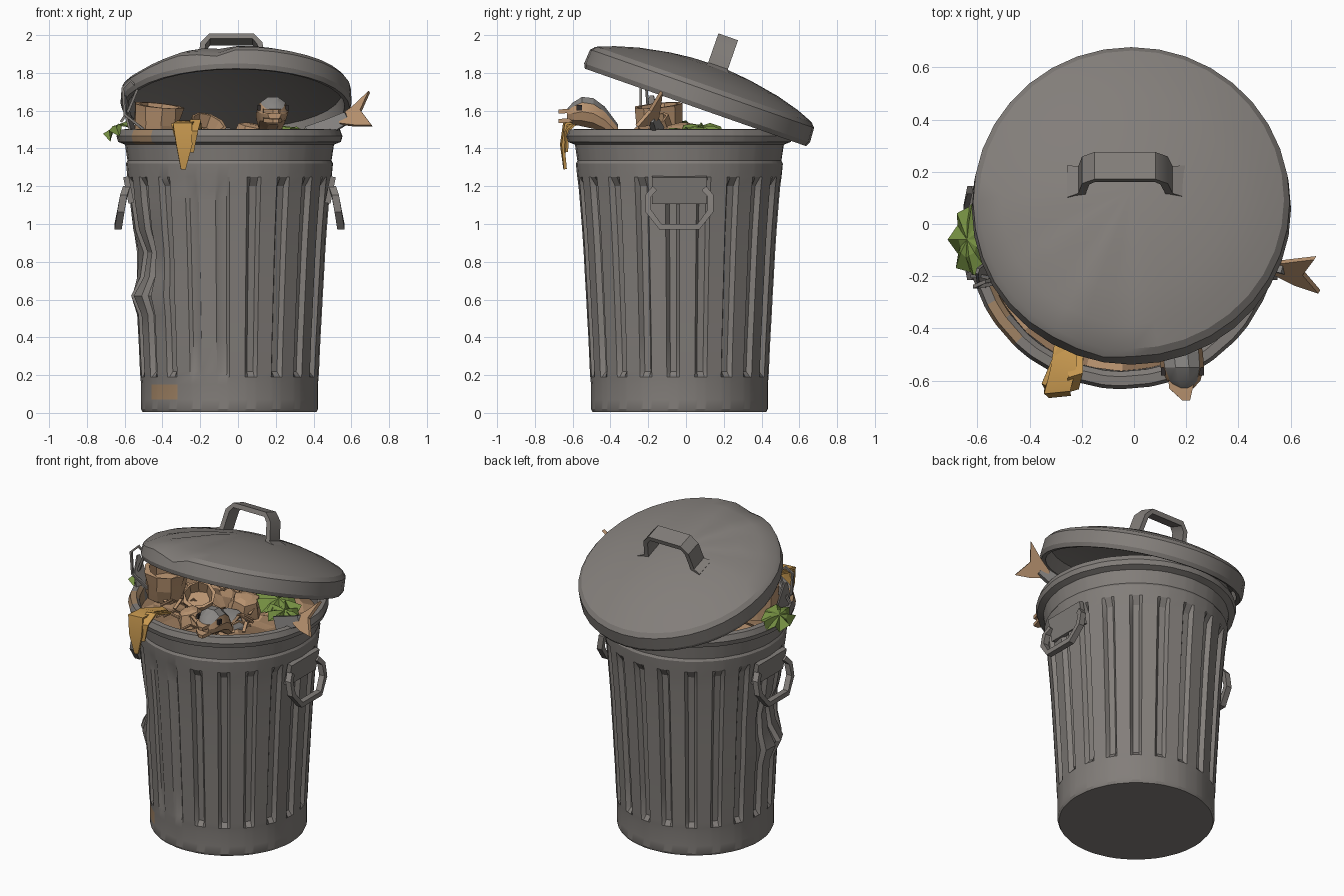
import bpy, bmesh, math, random
from mathutils import Vector, Matrix

random.seed(4)
cube = bpy.data.objects.get("Cube")
if cube:
    bpy.data.objects.remove(cube, do_unlink=True)


def material(name, rgb):
    m = bpy.data.materials.new(name)
    m.use_nodes = True
    m.diffuse_color = (*rgb, 1)
    m.node_tree.nodes["Principled BSDF"].inputs["Base Color"].default_value = (*rgb, 1)
    return m


METAL = material("weathered grey metal", (0.225, 0.208, 0.194))
RUST = material("rust", (0.36, 0.23, 0.13))
TAN = material("tan card", (0.48, 0.29, 0.16))
BROWN = material("brown scraps", (0.3, 0.18, 0.1))
YELLOW = material("ripe yellow", (0.58, 0.32, 0.08))
GREEN = material("leaf green", (0.18, 0.28, 0.055))
FISH = material("fish grey", (0.25, 0.24, 0.23))
DARK = material("dark hollow", (0.03, 0.025, 0.025))

AXIS = Vector((-0.045, -0.035, 0))


def finish(name, bm, mats, angle=35, matrix=None, rule=None):
    """Turn a bmesh into an object, colouring faces by an optional rule."""
    bmesh.ops.recalc_face_normals(bm, faces=bm.faces)
    bm.normal_update()
    if rule:
        for f in bm.faces:
            f.material_index = rule(f)
    me = bpy.data.meshes.new(name)
    bm.to_mesh(me)
    bm.free()
    for m in mats:
        me.materials.append(m)
    ob = bpy.data.objects.new(name, me)
    bpy.context.collection.objects.link(ob)
    if matrix:
        ob.matrix_world = matrix
    bpy.ops.object.select_all(action='DESELECT')
    ob.select_set(True)
    bpy.context.view_layer.objects.active = ob
    bpy.ops.object.shade_smooth_by_angle(angle=math.radians(angle))


def loft(name, rings, mats, caps=(True, True), **kw):
    """Skin closed rings of points into a surface."""
    bm = bmesh.new()
    rows = [[bm.verts.new(p) for p in r] for r in rings]
    n = len(rows[0])
    for a, b in zip(rows, rows[1:]):
        for i in range(n):
            j = (i + 1) % n
            bm.faces.new((a[i], a[j], b[j], b[i]))
    if caps[0]:
        bm.faces.new(rows[0][::-1])
    if caps[1]:
        bm.faces.new(rows[-1])
    finish(name, bm, mats, **kw)


def bar(name, path, widths, thick, side, mats, **kw):
    """Flat bar or strip that follows a path."""
    pts = [Vector(p) for p in path]
    side = Vector(side).normalized()
    rings = []
    for i, p in enumerate(pts):
        t = (pts[min(i + 1, len(pts) - 1)] - pts[max(i - 1, 0)]).normalized()
        s = side * (widths[i] if isinstance(widths, list) else widths) / 2
        n = side.cross(t).normalized() * thick / 2
        rings.append([p + s + n, p - s + n, p - s - n, p + s - n])
    loft(name, rings, mats, **kw)


def bump(x, centre, width):
    return math.exp(-((x - centre) / width) ** 2)


def polar(r, a, z):
    return Vector((r * math.cos(a), r * math.sin(a), z))


# Can body: fluted wall, rolled rim, inner wall, side dent, flutes fading at the front
RIBS = 20
profile = [(.46, .005, 0), (.468, .02, 0), (.468, .07, 0), (.468, .15, 0), (.472, .19, 0), (.474, .22, 1),
           (.482, .4, 1), (.489, .52, 1), (.494, .62, 1), (.5, .72, 1), (.507, .85, 1), (.515, .97, 1),
           (.527, 1.12, 1), (.534, 1.2, 1), (.541, 1.25, 0), (.548, 1.32, 0), (.54, 1.335, 0),
           (.553, 1.42, 0), (.59, 1.435, 0), (.598, 1.465, 0), (.585, 1.5, 0), (.55, 1.502, 0),
           (.53, 1.48, 0), (.525, 1.36, 0)]
rings = []
for r, z, grooved in profile:
    ring = []
    for k in range(RIBS):
        for frac, deep in ((0, 0), (.55, 0), (.66, 1), (.9, 1)):
            a = (k + frac) * math.tau / RIBS
            d = math.degrees(a)
            shift = bump(d, 198, 22) * (.055 * bump(z, .82, .12) - .05 * bump(z, .64, .05))
            depth = .027 * deep * grooved * (1 - .8 * bump(d, 256, 14))
            ring.append(polar(r - depth - shift, a, z) + AXIS)
    rings.append(ring)


def rust_patch(f):
    c = f.calc_center_median()
    low = .07 < c.z < .15 and -.47 < c.x < -.32
    high = c.z > 1.4 and -.55 < c.x < -.46
    return int((low or high) and c.y < -.1)


loft("can_body", rings, [METAL, RUST], caps=(True, False), angle=28, rule=rust_patch)

# Side handles with their mounting plates
for side, word in ((1, "left"), (-1, "right")):
    def at(x, y, z):
        return (AXIS.x + side * x, AXIS.y + y, z)
    swing = [(.545, -.13, 1.19), (.56, -.165, 1.15), (.575, -.165, 1.07), (.59, -.1, .985),
             (.59, .1, .985), (.575, .165, 1.07), (.56, .165, 1.15), (.545, .13, 1.19)]
    bar(word + "_side_handle", [at(*p) for p in swing], .038, .032, (1, 0, 0), [METAL])
    bar(word + "_handle_plate", [at(.52, 0, 1.11), at(.548, 0, 1.25)], .29, .03, (0, 1, 0), [METAL])

# Lid: tilted dome with a turned edge, radial creases and a front notch
tilt = Matrix.Translation((-.01, .052, 1.622)) @ Matrix.Rotation(math.radians(-19.3), 4, 'X')
lid = [(.05, .175), (.3, .16), (.5, .1), (.56, .08), (.575, .0), (.6, -.005), (.612, .02), (.607, .1),
       (.585, .125), (.5, .16), (.38, .195), (.22, .225), (.1, .238), (.02, .24)]
rings = []
for i, (r, z) in enumerate(lid):
    ring = []
    for k in range(36):
        a = k * math.tau / 36
        d = math.degrees(a)
        drop = 0
        if i > 6:
            drop = .022 * bump(r, .36, .16) * sum(bump(d, c, 6) for c in (205, 232, 263))
            drop += .04 * bump(d, 257, 7) * bump(r, .6, .08)
            drop += .03 * bump(d, 212, 22) * bump(r, .6, .1)
        p = polar(r, a, z - drop)
        p.y *= 1.035
        ring.append(p)
    rings.append(ring)
loft("lid", rings, [METAL], angle=24, matrix=tilt)

# Lid handle
grip = [(-.24, .21), (-.19, .235), (-.175, .35), (-.14, .39), (.09, .39), (.125, .35), (.145, .235), (.2, .21)]
bar("lid_handle", [(x, .04, z) for x, z in grip], [.13] + [.11] * 6 + [.13], .03, (0, 1, 0), [METAL], matrix=tilt)

# Rubbish bed with loose scraps
rings = [[polar(r, k * math.tau / 24, 1.4 + random.uniform(-.015, .035)) + AXIS for k in range(24)]
         for r in (.53, .45, .34, .22, .1, .02)]
loft("rubbish_bed", rings, [BROWN, TAN], caps=(False, True), angle=10,
     rule=lambda f: int(random.random() < .3))
for i in range(36):
    a, r = random.uniform(0, math.tau), random.uniform(.1, .45)
    c = polar(r, a, 1.45) + AXIS
    d = polar(.07, random.uniform(0, math.tau), 0)
    bar(f"scrap_{i}", [c - d, c + Vector((0, 0, .035)), c + d], .02, .008, (-d.y, d.x, 0),
        [random.choice((TAN, BROWN))])


# Crumpled card cups and lumps
def lump(name, loc, r0, r1, h, lean, mat, sides=9, hollow=True):
    prof = [(r0, 0), (r0 * .5 + r1 * .5, h * .5), (r1, h)]
    prof += [(r1 * .85, h), (r1 * .7, h * .5)] if hollow else [(r1 * .5, h * 1.12)]
    rot = Matrix.Translation(loc) @ Matrix.Rotation(lean[0], 4, 'X') @ Matrix.Rotation(lean[1], 4, 'Y')
    rs = [[polar(r * random.uniform(.9, 1.08), k * math.tau / sides, z) for k in range(sides)] for r, z in prof]
    loft(name, rs, [mat], angle=15, matrix=rot)


lump("card_cup", (-.44, -.13, 1.44), .11, .13, .19, (.1, .1), TAN)
lump("small_cup", (-.2, -.12, 1.42), .08, .1, .14, (.5, .3), TAN)
lump("crust", (.06, -.02, 1.42), .11, .08, .1, (.1, .2), TAN, 6, False)
lump("paper_ball", (-.12, -.3, 1.41), .09, .06, .08, (.2, -.2), TAN, 7, False)
lump("crushed_tin", (.08, -.2, 1.41), .11, .09, .06, (.1, .1), FISH, 8, False)

# Fish head: rounded body, open jaws and eyes
body = [(-.36, .05, 1.48, .05), (-.43, .075, 1.55, .075), (-.49, .085, 1.585, .085), (-.55, .083, 1.595, .082),
        (-.6, .065, 1.585, .06), (-.63, .035, 1.58, .03)]
rings = [[Vector((.18 - .1 * (y + .5) + w * math.cos(k * math.tau / 10), y, z + h * math.sin(k * math.tau / 10)))
          for k in range(10)] for y, w, z, h in body]
loft("fish_head", rings, [TAN, FISH], angle=25, rule=lambda f: int(f.normal.z > .5))
for word, z0, z1 in (("upper", 1.6, 1.595), ("lower", 1.555, 1.545)):
    bar(f"fish_{word}_jaw", [(.185, -.58, z0), (.18, -.63, z1 + .003), (.2, -.675, z1)], [.11, .09, .03], .022,
        (1, 0, 0), [TAN])
for s, word in ((-1, "right"), (1, "left")):
    c = Vector((.186 + s * .074, -.565, 1.615))
    bar(f"fish_{word}_eye", [c - Vector((s * .008, 0, 0)), c + Vector((s * .008, 0, 0))], .03, .03, (0, 1, 0),
        [DARK])

# Fish tail: grey stalk and a forked fin
bar("fish_tail_stalk", [(.38, -.14, 1.47), (.48, -.16, 1.515), (.58, -.18, 1.565)], [.1, .08, .06], .03,
    (-.4, .2, .8), [FISH])
fork = [(.53, -.15, 1.56), (.61, -.14, 1.62), (.695, -.13, 1.7), (.65, -.19, 1.6), (.71, -.26, 1.52),
        (.62, -.23, 1.52), (.54, -.19, 1.53)]
offset = Vector((-.004, -.007, .005))
loft("fish_tail_fin", [[Vector(p) - offset for p in fork], [Vector(p) + offset for p in fork]], [TAN], angle=10)

# Fruit peel hanging over the rim
bar("peel_long", [(-.26, -.42, 1.5), (-.27, -.55, 1.54), (-.295, -.64, 1.53), (-.285, -.655, 1.42),
                  (-.29, -.64, 1.29)], [.08, .1, .1, .085, .025], .016, (1, .1, 0), [YELLOW])
bar("peel_short", [(-.24, -.42, 1.51), (-.28, -.54, 1.53), (-.325, -.62, 1.525), (-.325, -.64, 1.46)],
    [.05, .08, .06, .02], .014, (1, -.4, 0), [YELLOW])
bar("peel_flap", [(-.22, -.43, 1.5), (-.225, -.58, 1.545), (-.24, -.635, 1.49), (-.25, -.635, 1.38)],
    [.06, .06, .055, .03], .014, (1, .3, 0), [YELLOW])


# Crumpled leaves
def leaf(name, loc, size, tilt_y):
    bm = bmesh.new()
    n = 14
    rows = []
    for f in (.5, 1):
        rows.append([bm.verts.new((size[0] * f * math.cos(k * math.tau / n) * random.uniform(.9, 1.1),
                                   size[1] * f * math.sin(k * math.tau / n) * random.uniform(.9, 1.1),
                                   size[2] * (f * (k % 2 - .5) * .7 - f * f * .6) + random.uniform(-.01, .01)))
                     for k in range(n)])
    mid = bm.verts.new((0, 0, 0))
    for k in range(n):
        j = (k + 1) % n
        bm.faces.new((mid, rows[0][k], rows[0][j]))
        bm.faces.new((rows[0][k], rows[1][k], rows[1][j], rows[0][j]))
    finish(name, bm, [GREEN], angle=5, matrix=Matrix.Translation(loc) @ Matrix.Rotation(tilt_y, 4, 'Y'))


leaf("rim_leaf", (-.64, -.06, 1.525), (.085, .13, .055), -.5)
leaf("inner_leaf", (.24, .08, 1.52), (.14, .13, .07), .2)
leaf("back_leaf", (.34, .0, 1.5), (.1, .12, .06), .3)

# Bent wire and an open tin lid at the rim
bar("bent_wire", [(-.5, -.22, 1.5), (-.6, -.24, 1.58), (-.61, -.24, 1.72), (-.57, -.22, 1.76), (-.53, -.21, 1.72),
                  (-.58, -.2, 1.6), (-.62, -.2, 1.54)], .014, .014, (0, 1, 0), [METAL])
bar("tin_lid", [(-.56, -.2, 1.5), (-.585, -.19, 1.58), (-.6, -.18, 1.68)], [.09, .08, .02], .012,
    (.3, 1, 0), [METAL])
